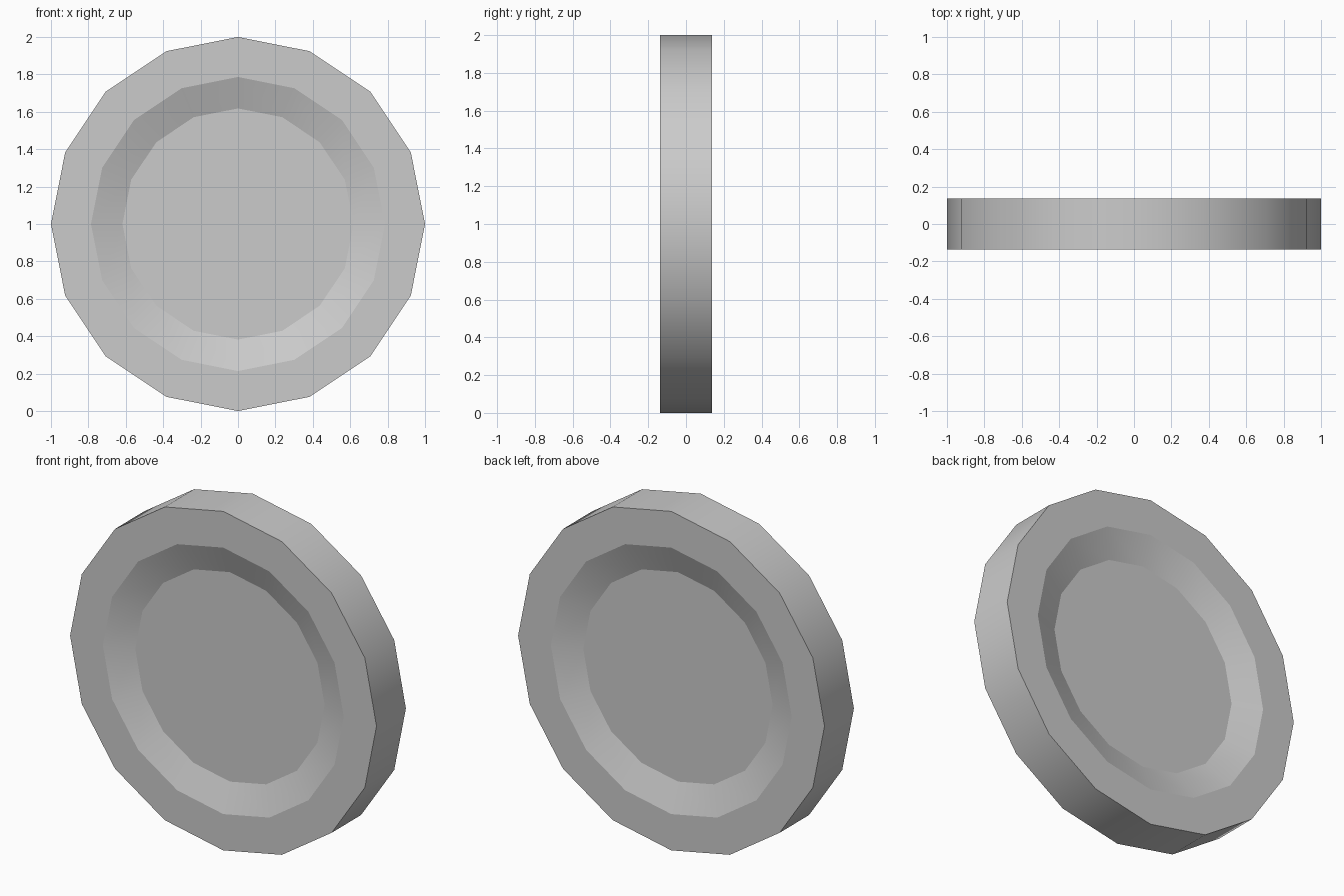
import bpy, bmesh
from math import cos, sin, tau

if "Cube" in bpy.data.objects:
    bpy.data.objects.remove(bpy.data.objects["Cube"])

SIDES = 16
# Closed profile as (radius, y): front floor, recess slope, rim, back recess, back floor
PROFILE = [(0.618, -0.075), (0.786, -0.137), (1.0, -0.137),
           (1.0, 0.137), (0.786, 0.137), (0.618, 0.075)]

bm = bmesh.new()
rings = [[bm.verts.new((r * cos(tau * i / SIDES), y, 1 + r * sin(tau * i / SIDES)))
          for i in range(SIDES)] for r, y in PROFILE]

# Slopes, flat borders and outer rim
for a, b in zip(rings, rings[1:]):
    for i in range(SIDES):
        j = (i + 1) % SIDES
        bm.faces.new((a[i], a[j], b[j], b[i]))

# Recessed flat floors on both sides
bm.faces.new(rings[0])
bm.faces.new(rings[-1])
bmesh.ops.recalc_face_normals(bm, faces=bm.faces[:])

# Smooth around the disc, crisp along every ring
for f in bm.faces:
    f.smooth = True
for ring in rings:
    for i in range(SIDES):
        bm.edges.get((ring[i], ring[(i + 1) % SIDES])).smooth = False

mesh = bpy.data.meshes.new("recessed_disc")
bm.to_mesh(mesh)
bm.free()
bpy.context.collection.objects.link(bpy.data.objects.new("recessed_disc", mesh))
